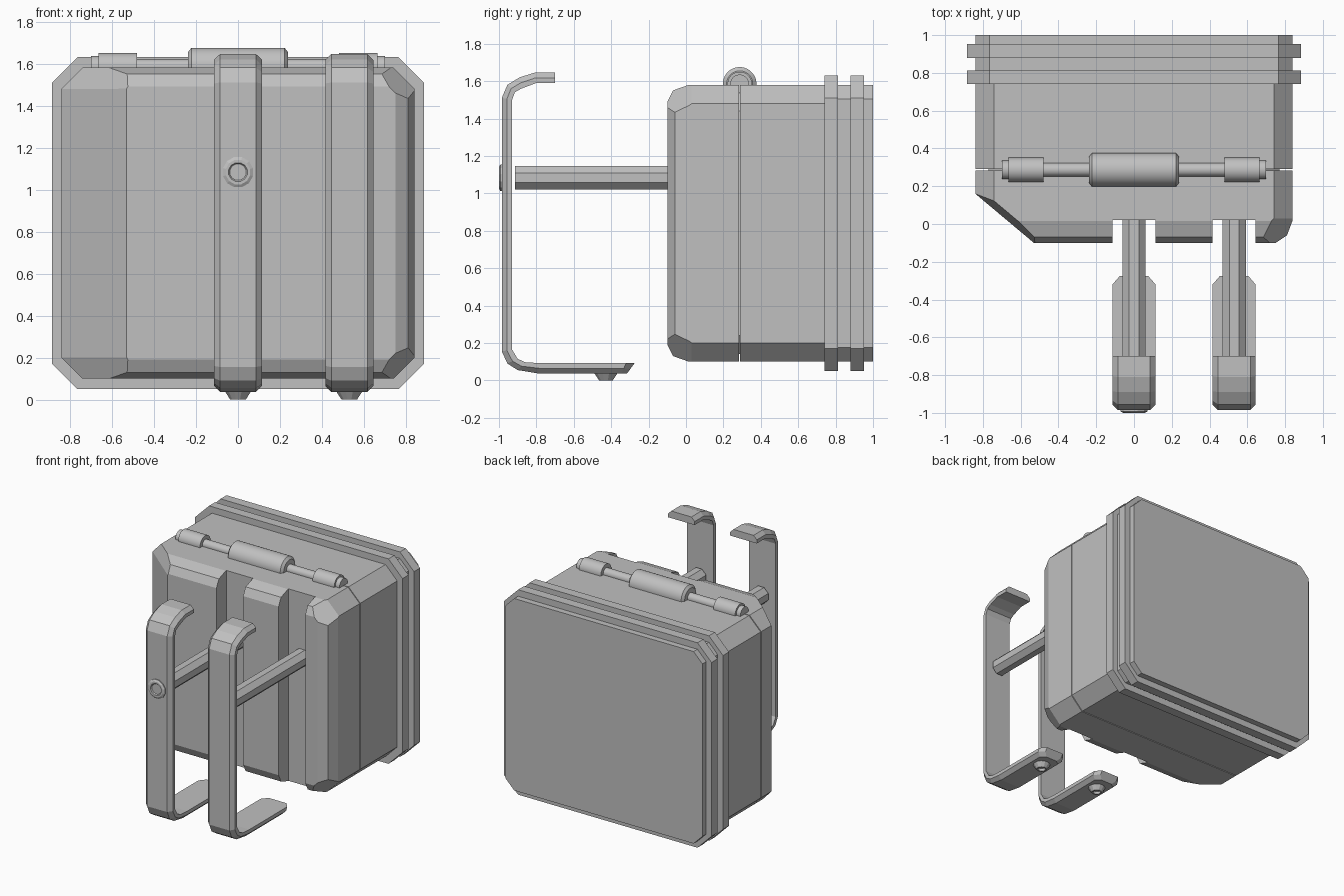
import bpy, bmesh, math
from mathutils import Vector, Matrix

if "Cube" in bpy.data.objects:
    bpy.data.objects.remove(bpy.data.objects["Cube"], do_unlink=True)

grey = bpy.data.materials.new("plain_grey")
grey.use_nodes = True
COLOUR = (0.53, 0.53, 0.53, 1)
grey.diffuse_color = COLOUR
grey.node_tree.nodes["Principled BSDF"].inputs["Base Color"].default_value = COLOUR

MID = 0.84      # height of the case's centre


def finish(bm, name, smooth=False):
    bmesh.ops.recalc_face_normals(bm, faces=bm.faces)
    mesh = bpy.data.meshes.new(name)
    bm.to_mesh(mesh)
    bm.free()
    obj = bpy.data.objects.new(name, mesh)
    bpy.context.collection.objects.link(obj)
    mesh.materials.append(grey)
    if smooth:
        bpy.ops.object.select_all(action='DESELECT')
        obj.select_set(True)
        bpy.context.view_layer.objects.active = obj
        bpy.ops.object.shade_smooth_by_angle(angle=math.radians(35))
    return obj


def box(x0, x1, y0, y1, z0, z1):
    bm = bmesh.new()
    bmesh.ops.create_cube(bm, size=1)
    for v in bm.verts:
        v.co = ((x0 + x1) / 2 + v.co.x * (x1 - x0),
                (y0 + y1) / 2 + v.co.y * (y1 - y0),
                (z0 + z1) / 2 + v.co.z * (z1 - z0))
    return bm


def cut(bm, point, normal):
    """Slice away everything on the normal's side and cap the opening."""
    geom = bm.verts[:] + bm.edges[:] + bm.faces[:]
    result = bmesh.ops.bisect_plane(bm, geom=geom, dist=1e-5, plane_co=point,
                                    plane_no=Vector(normal).normalized(), clear_outer=True)
    rim = [e for e in result["geom_cut"]
           if isinstance(e, bmesh.types.BMEdge) and len(e.link_faces) == 1]
    if rim:
        bmesh.ops.edgeloop_fill(bm, edges=rim)


def octagon_block(half_x, half_z, y0, y1, chamfer):
    bm = box(-half_x, half_x, y0, y1, MID - half_z, MID + half_z)
    for sx in (-1, 1):
        for sz in (-1, 1):
            cut(bm, (sx * half_x, y0, MID + sz * (half_z - chamfer)), (sx, 0, sz))
    return bm


def lathe(name, profile, origin, axis, segments, smooth=False):
    """Spin (distance along axis, radius) pairs round an axis."""
    bm = bmesh.new()
    turn = Vector((0, 0, 1)).rotation_difference(Vector(axis)).to_matrix().to_4x4()
    verts = [bm.verts.new((r, 0, d)) for d, r in profile]
    edges = [bm.edges.new(pair) for pair in zip(verts, verts[1:])]
    bmesh.ops.spin(bm, geom=verts + edges, cent=(0, 0, 0), axis=(0, 0, 1),
                   angle=2 * math.pi, steps=segments, use_duplicate=False)
    bmesh.ops.remove_doubles(bm, verts=bm.verts, dist=1e-4)
    bmesh.ops.transform(bm, verts=bm.verts, matrix=Matrix.Translation(origin) @ turn
                        @ Matrix.Rotation(math.pi / segments, 4, 'Z'))
    return finish(bm, name, smooth)


# Rear case, rear flange section and the two raised rims
finish(octagon_block(0.84, 0.74, 0.29, 0.76, 0.10), "case_body")
finish(octagon_block(0.84, 0.74, 0.76, 1.0, 0.075), "case_back")
for name, y in (("front_rim", 0.74), ("rear_rim", 0.88)):
    finish(octagon_block(0.885, 0.79, y, y + 0.073, 0.12), name)
finish(octagon_block(0.77, 0.70, 0.25, 0.33, 0.10), "seam_core")

# Front lid: bevelled front edges with a wide slant on the right side
lid = octagon_block(0.84, 0.74, -0.10, 0.283, 0.10)
cut(lid, (-0.53, -0.10, MID), (-0.26, -0.31, 0))
cut(lid, (0.84, 0.02, MID), (0.08, -0.03, 0))
cut(lid, (0.81, -0.06, MID), (0.04, -0.06, 0))
for s in (-1, 1):
    cut(lid, (0.74, 0.03, MID + s * 0.74), (1, -0.85, s))
    cut(lid, (0, 0.015, MID + s * 0.74), (0, -0.03, s * 0.085))
    cut(lid, (0, -0.07, MID + s * 0.71), (0, -0.07, s * 0.035))
    cut(lid, (-0.53, -0.10, MID + s * 0.64), (-0.643, -0.766, s * 0.35))
lid_obj = finish(lid, "case_lid")

STRAPS = (("right", 0.0), ("left", 0.53))

# Vertical channels in the lid
for side, x in STRAPS:
    cutter = finish(box(x - 0.114, x + 0.114, -0.3, 0.022, -0.2, 2), side + "_channel_cutter")
    cutter.hide_render = True
    mod = lid_obj.modifiers.new("channel", 'BOOLEAN')
    mod.operation = 'DIFFERENCE'
    mod.solver = 'EXACT'
    mod.object = cutter
    bpy.context.view_layer.objects.active = lid_obj
    bpy.ops.object.modifier_apply(modifier=mod.name)
    bpy.data.objects.remove(cutter, do_unlink=True)

# Hooked straps: outer point, inner point (y, z) and half width at each station
STATIONS = [
    ((-0.70, 1.645), (-0.70, 1.59), 0.114),
    ((-0.81, 1.645), (-0.80, 1.59), 0.114),
    ((-0.89, 1.62), (-0.88, 1.56), 0.114),
    ((-0.955, 1.58), (-0.915, 1.54), 0.114),
    ((-0.985, 1.51), (-0.93, 1.50), 0.114),
    ((-0.985, 0.155), (-0.93, 0.165), 0.114),
    ((-0.955, 0.09), (-0.90, 0.115), 0.114),
    ((-0.90, 0.055), (-0.86, 0.097), 0.114),
    ((-0.79, 0.037), (-0.78, 0.092), 0.114),
    ((-0.345, 0.037), (-0.32, 0.092), 0.114),
    ((-0.315, 0.037), (-0.275, 0.092), 0.075),
]


def strap(name, x):
    bm = bmesh.new()
    rings = []
    for outer, inner, w in STATIONS:
        o, i = Vector((x, *outer)), Vector((x, *inner))
        half = [(i, w), (i.lerp(o, 0.5), w), (o, w - 0.028)]
        ring = [p + Vector((k, 0, 0)) for p, k in half]
        ring += [p - Vector((k, 0, 0)) for p, k in reversed(half)]
        rings.append([bm.verts.new(p) for p in ring])
    for a, b in zip(rings, rings[1:]):
        for k in range(len(a)):
            n = (k + 1) % len(a)
            bm.faces.new((a[k], a[n], b[n], b[k]))
    bm.faces.new(rings[0])
    bm.faces.new(rings[-1])
    finish(bm, name)


for side, x in STRAPS:
    strap(side + "_strap", x)
    lathe(side + "_strap_rod", [(0, 0), (0, 0.067), (0.945, 0.067), (0.945, 0)],
          (x, -0.915, 1.083), (0, 1, 0), 8)
    # Tapered stud under the lower hook
    lathe(side + "_strap_stud",
          [(0, 0), (0, 0.064), (0.038, 0.038), (0.038, 0.028), (0.02, 0.022), (0.02, 0)],
          (x, -0.428, 0.038), (0, 0, -1), 12)

# Round button on the front of the right strap
lathe("strap_button",
      [(0, 0), (0, 0.074), (0.008, 0.074), (0.016, 0.06), (0.016, 0.046), (0.008, 0.04), (0.008, 0)],
      (0, -0.984, 1.083), (0, -1, 0), 12)

# Hinge: long pin, bevelled centre barrel and two capped end barrels
HINGE = (0, 0.287, 1.585)
lathe("hinge_pin", [(-0.69, 0), (-0.69, 0.036), (0.69, 0.036), (0.69, 0)], HINGE, (1, 0, 0), 32, True)
lathe("hinge_centre",
      [(-0.238, 0), (-0.238, 0.07), (-0.222, 0.09), (0.222, 0.09), (0.238, 0.07), (0.238, 0)],
      HINGE, (1, 0, 0), 32, True)
for side, s in (("left", 1), ("right", -1)):
    lathe(side + "_hinge_end",
          [(0.48, 0), (0.48, 0.065), (0.665, 0.065), (0.665, 0.05), (0.70, 0.05), (0.70, 0)],
          HINGE, (s, 0, 0), 32, True)
